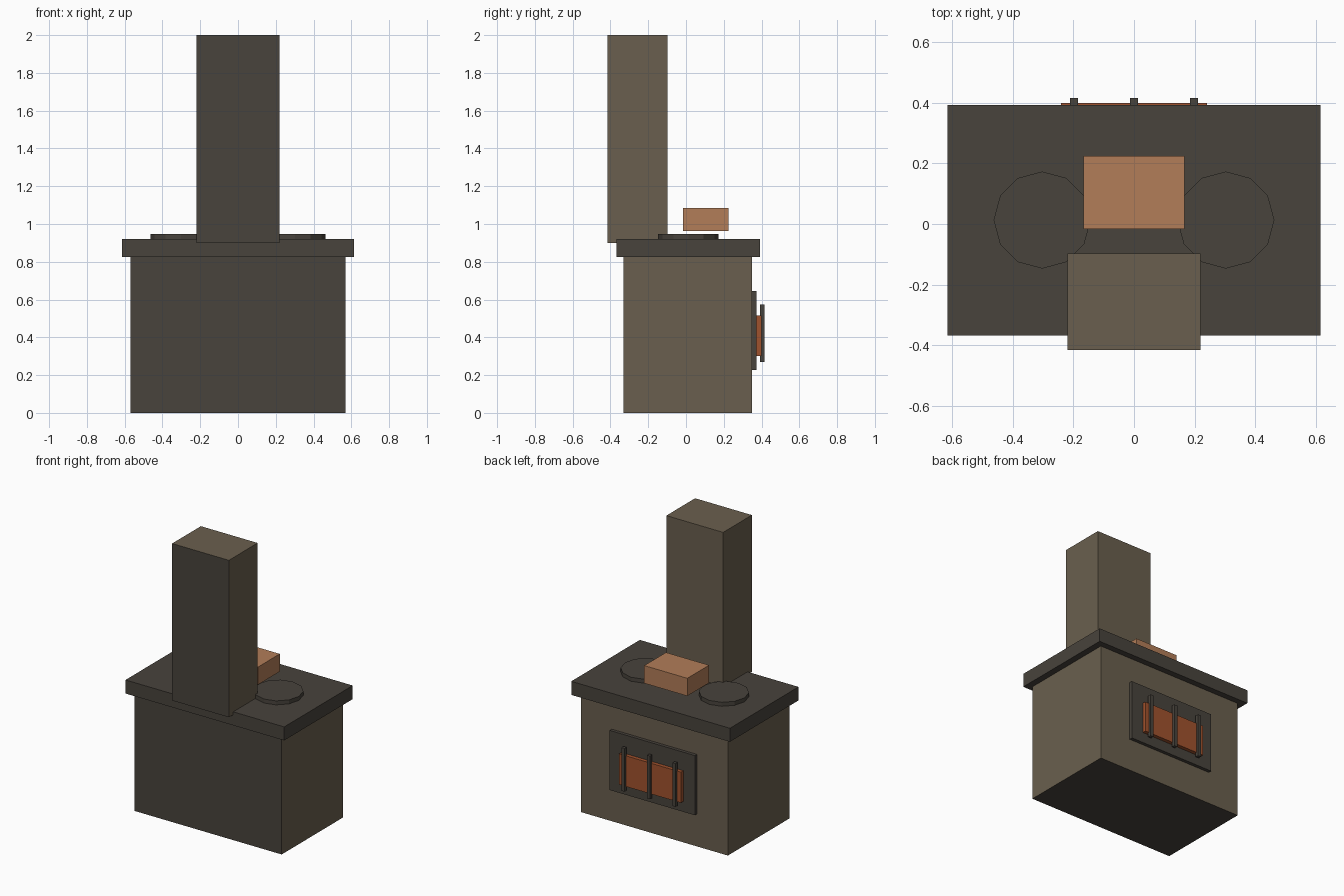
import bpy, bmesh, math

if "Cube" in bpy.data.objects:
    bpy.data.objects.remove(bpy.data.objects["Cube"])


def material(name, hex_colour):
    """Flat material from an sRGB hex value, stored as linear."""
    def lin(c):
        return c / 12.92 if c <= 0.04045 else ((c + 0.055) / 1.055) ** 2.4
    m = bpy.data.materials.new(name)
    m.diffuse_color = [lin(int(hex_colour[i:i + 2], 16) / 255) for i in (0, 2, 4)] + [1]
    m.use_nodes = True
    m.node_tree.nodes["Principled BSDF"].inputs["Base Color"].default_value = m.diffuse_color
    return m


stone = material("warm_stone", "6A5F4E")
iron = material("dark_iron", "48433C")
clay = material("fired_clay", "B27D58")
ember = material("ember_orange", "A0522D")


def finish(name, bm, mats):
    me = bpy.data.meshes.new(name)
    bm.normal_update()
    # faces turned to the front or downward take the second material
    if len(mats) > 1:
        for f in bm.faces:
            f.material_index = int(f.normal.y < -0.5 or f.normal.z < -0.5)
    bm.to_mesh(me)
    bm.free()
    for m in mats:
        me.materials.append(m)
    ob = bpy.data.objects.new(name, me)
    bpy.context.collection.objects.link(ob)
    return ob


def box(name, xs, ys, zs, *mats):
    bm = bmesh.new()
    bmesh.ops.create_cube(bm, size=1)
    for v in bm.verts:
        for i, (lo, hi) in enumerate((xs, ys, zs)):
            v.co[i] = lo if v.co[i] < 0 else hi
    return finish(name, bm, mats)


def disc(name, x, y, r, z0, z1, mat):
    bm = bmesh.new()
    bmesh.ops.create_cone(bm, cap_ends=True, segments=12, radius1=r, radius2=r, depth=z1 - z0)
    bmesh.ops.translate(bm, verts=bm.verts, vec=(x, y, (z0 + z1) / 2))
    return finish(name, bm, [mat])


# Stove body, top slab and chimney
box("stove_body", (-0.57, 0.57), (-0.33, 0.35), (0, 0.83), stone, iron)
box("top_slab", (-0.615, 0.615), (-0.367, 0.392), (0.825, 0.92), iron)
box("chimney", (-0.22, 0.22), (-0.415, -0.097), (0.90, 2.0), stone, iron)

# Hot plates
for side, x in (("left", -0.303), ("right", 0.303)):
    disc(f"hot_plate_{side}", x, 0.013, 0.16, 0.915, 0.948, iron)

# Clay block above the slab
box("clay_block", (-0.167, 0.167), (-0.017, 0.224), (0.962, 1.086), clay)

# Fire door: frame, glowing opening and grate bars
box("door_frame", (-0.33, 0.33), (0.345, 0.373), (0.227, 0.645), iron)
box("fire_glow", (-0.24, 0.24), (0.368, 0.399), (0.30, 0.515), ember)
for i, x in enumerate((-0.198, 0, 0.198)):
    box(f"grate_bar_{i + 1}", (x - 0.0125, x + 0.0125), (0.392, 0.415), (0.27, 0.573), iron)
